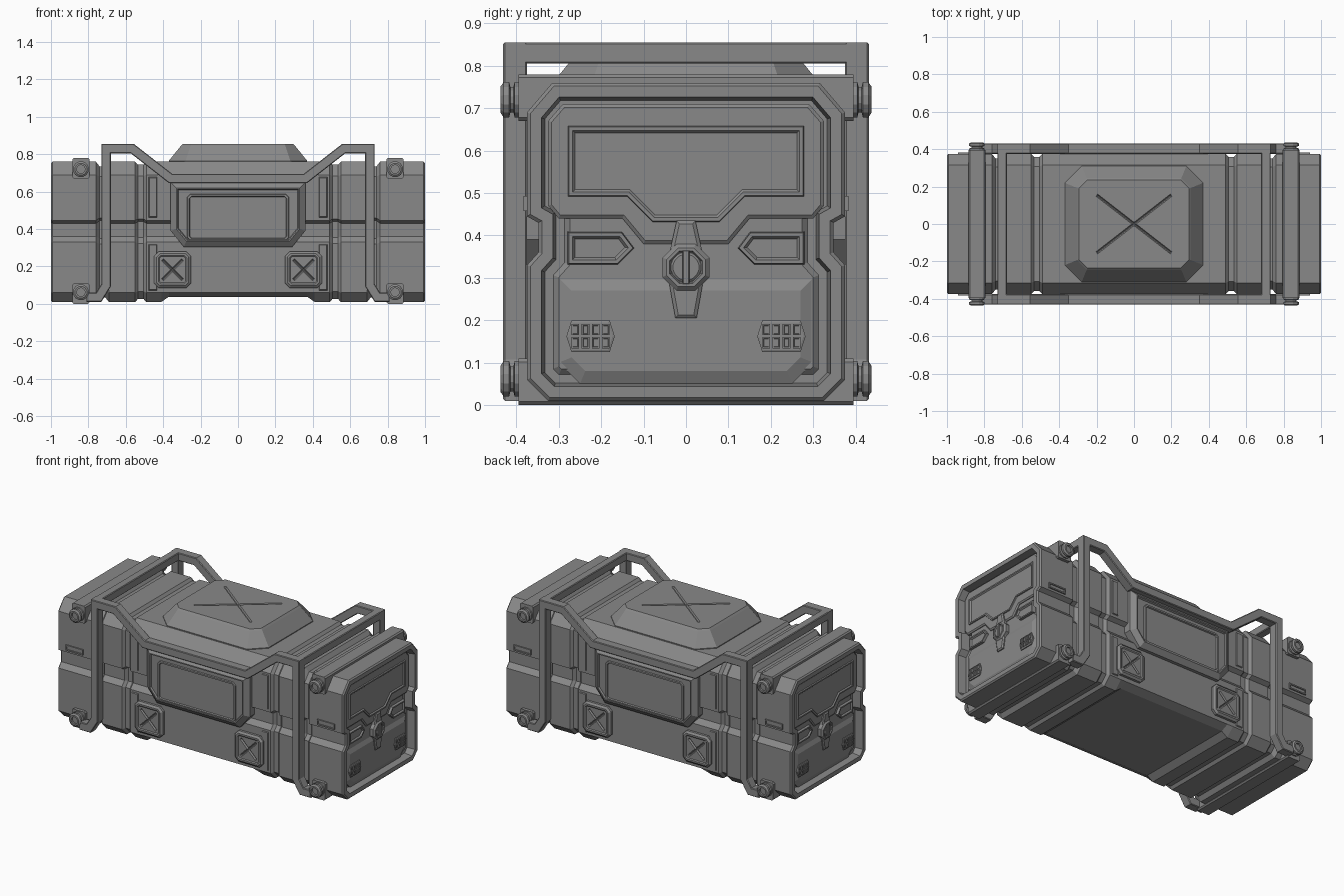
import bpy, bmesh, math
from mathutils import Vector

cube = bpy.data.objects.get("Cube")
if cube:
    bpy.data.objects.remove(cube)

grey = bpy.data.materials.new("steel grey")
grey.use_nodes = True
COLOUR = (0.25, 0.25, 0.25, 1)
grey.diffuse_color = COLOUR
grey.node_tree.nodes["Principled BSDF"].inputs["Base Color"].default_value = COLOUR

# Sides of the crate: map outline (u, v) and outward height h to a position
SIDES = {
    "front": lambda u, v, h: (u, -h, v),
    "back": lambda u, v, h: (-u, h, v),
    "left": lambda u, v, h: (h, u, v),
    "right": lambda u, v, h: (-h, -u, v),
    "top": lambda u, v, h: (u, v, h),
}


def inset(pts, d):
    """Mitred inset of a closed counter-clockwise outline."""
    out = []
    for i, p in enumerate(pts):
        p = Vector(p)
        a = (p - Vector(pts[i - 1])).normalized()
        b = (Vector(pts[(i + 1) % len(pts)]) - p).normalized()
        na, nb = Vector((-a.y, a.x)), Vector((-b.y, b.x))
        out.append(p + (na + nb) * d / (1 + na.dot(nb)))
    return out


def stack(name, pts, profile, side):
    """Loft an outline through (inset, height) levels and cap both ends."""
    bm = bmesh.new()
    rings = [[bm.verts.new(SIDES[side](p[0], p[1], h)) for p in inset(pts, d)]
             for d, h in profile]
    for r, s in zip(rings, rings[1:]):
        for i in range(len(r)):
            j = (i + 1) % len(r)
            bm.faces.new((r[i], r[j], s[j], s[i]))
    bm.faces.new(rings[0])
    bm.faces.new(rings[-1])
    bmesh.ops.recalc_face_normals(bm, faces=bm.faces)
    mesh = bpy.data.meshes.new(name)
    bm.to_mesh(mesh)
    bm.free()
    mesh.materials.append(grey)
    ob = bpy.data.objects.new(name, mesh)
    bpy.context.collection.objects.link(ob)
    return ob


def rect(u0, u1, v0, v1, c=0.0):
    """Rectangle outline, with cut corners if c is given."""
    if not c:
        return [(u0, v0), (u1, v0), (u1, v1), (u0, v1)]
    return [(u0 + c, v0), (u1 - c, v0), (u1, v0 + c), (u1, v1 - c),
            (u1 - c, v1), (u0 + c, v1), (u0, v1 - c), (u0, v0 + c)]


def circle(u, v, r, n):
    return [(u + r * math.cos(math.tau * (i + .5) / n),
             v + r * math.sin(math.tau * (i + .5) / n)) for i in range(n)]


def mirrored(half):
    """Close an outline given its +u half from bottom to top."""
    return half + [(-u, v) for u, v in reversed(half)]


def band(path, w):
    """Outline of constant width around an open path."""
    left, right = [], []
    for i, p in enumerate(path):
        p = Vector(p)
        a = (p - Vector(path[i - 1])).normalized() if i else None
        b = (Vector(path[i + 1]) - p).normalized() if i < len(path) - 1 else a
        a = a or b
        na, nb = Vector((-a.y, a.x)), Vector((-b.y, b.x))
        m = (na + nb) * w / 2 / (1 + na.dot(nb))
        left.append(p + m)
        right.append(p - m)
    return right + left[::-1]


def cross(name, target, u, v, a, b, h, side):
    """Engrave an X of two V-shaped grooves into a flat plate."""
    for k in (-1, 1):
        d = Vector((a, b * k))
        line = band([Vector((u, v)) - d, Vector((u, v)) + d], 0.018)
        cutter = stack(name + "_groove_cutter", line,
                       [(0.007, h - 0.009), (0, h + 0.003)], side)
        cutter.hide_render = True
        cutter.hide_viewport = True
        mod = target.modifiers.new("groove", 'BOOLEAN')
        mod.operation = 'DIFFERENCE'
        mod.object = cutter
        mod.solver = 'EXACT'


# Hull: notched section lofted along the length, with hollow ends and ring grooves
section = mirrored([(.325, .01), (.375, .06), (.375, .33), (.348, .36), (.348, .43),
                    (.375, .445), (.375, .69), (.315, .76)])
half = [(0, .37), (0, .41), (0, .49), (.016, .505), (.016, .535), (0, .55), (0, .69),
        (.025, .71), (.025, .74), (0, .76), (0, .992), (.008, 1),
        (.034, 1), (.042, .95), (.062, .95), (.075, .962)]
hull = stack("hull", section, [(d, -x) for d, x in reversed(half)] + half, "left")
for v in hull.data.vertices:
    if abs(v.co.x) < .38 and v.co.z < .02:
        v.co.z += .028

# Thin lid seam collars either side of the middle section
for x in (-.455, .455):
    for s in ("front", "back"):
        stack("seam_rib", rect(x - .025, x + .025, .07, .32), [(0, .37), (.006, .381)], s)
        stack("seam_rib", rect(x - .025, x + .025, .46, .68), [(0, .37), (.006, .381)], s)

# Raised roof block
roof = stack("roof_block", rect(-.37, .37, -.31, .31, .09),
             [(0, .75), (0, .765), (.065, .845), (.075, .855)], "top")
cross("roof", roof, 0, 0, .2, .155, .855, "top")

# Protective rails and side panels on both long sides
rail = [(.81, .035), (.745, .035), (.705, .10), (.705, .83), (.565, .83), (.36, .67)]
rail = rail + [(-u, v) for u, v in reversed(rail)]
panel = mirrored([(.29, .305), (.36, .39), (.36, .65)])
for s in ("front", "back"):
    stack("side_rail", band(rail, .05), [(.004, .375), (0, .379), (0, .427), (.004, .431)], s)
    stack("side_panel", panel,
          [(0, .34), (0, .395), (.03, .42), (.037, .42), (.042, .41)], s)
    stack("side_panel_frame", rect(-.275, .275, .335, .59, .02),
          [(0, .405), (.004, .418), (.014, .418), (.02, .405)], s)
    for x in (-.35, .35):
        pad = stack("square_pad", rect(x - .098, x + .098, .085, .28, .025),
                    [(0, .36), (0, .39), (.012, .40), (.022, .40), (.028, .395)], s)
        cross("pad", pad, x, .1825, .055, .055, .395, s)
    for x in (-.88, .88):
        stack("latch_slot", rect(x - .06, x + .06, .458, .493),
              [(0, .37), (0, .383), (.008, .383), (.008, .377)], s)

# Cross handles, clamps and bolts
for x in (-.705, .705):
    stack("cross_handle", rect(x - .025, x + .025, -.425, .425),
          [(.004, .805), (0, .809), (0, .851), (.004, .855)], "top")
for x in (-.84, .84):
    for z0, z1, zb in ((0, .11, .062), (.67, .78, .72)):
        stack("clamp_bar", rect(x - .046, x + .046, z0, z1, .008),
              [(0, -.395), (0, .395)], "front")
        for s in ("front", "back"):
            stack("bolt", circle(x, zb, .043, 12),
                  [(0, .39), (0, .404), (.012, .407), (.012, .414), (0, .417),
                   (0, .43), (.01, .437), (.02, .437), (.02, .425)], s)

# End doors
window = mirrored([(.08, .43), (.14, .49), (.28, .49), (.28, .66)])
upper = mirrored([(.10, .38), (.15, .44), (.30, .44), (.325, .47), (.325, .67), (.29, .71)])
lower = mirrored([(.25, .05), (.30, .10), (.30, .30)])
blade = mirrored([(.025, .205), (.042, .30), (.042, .345), (.022, .435)])
for s in ("left", "right"):
    stack("door_upper", upper, [(0, .94), (0, .966), (.008, .972)], s)
    stack("door_window", window, [(0, .965), (.004, .979), (.012, .979), (.018, .972)], s)
    stack("door_lower", lower, [(0, .94), (0, .96), (.03, .974)], s)
    stack("lock_blade", blade, [(0, .95), (0, .98), (.008, .986)], s)
    stack("lock_knob", circle(0, .325, .06, 8),
          [(0, .95), (0, .985), (.01, .995), (.017, .995), (.021, .985)], s)
    stack("lock_dial", circle(0, .325, .036, 16), [(0, .97), (0, .988), (.005, .992)], s)
    stack("lock_grip", rect(-.008, .008, .285, .365), [(0, .97), (0, .997), (.002, .999)], s)
    for k in (-1, 1):
        pocket = [(.12, .37), (.16, .33), (.28, .33), (.28, .41), (.15, .41)]
        pocket = [(u * k, v) for u, v in pocket][::k]
        stack("door_pocket", pocket,
              [(0, .95), (.004, .977), (.012, .977), (.018, .968)], s)
        # Vent grille: hexagonal plate with two rows of raised cells
        c = .225 * k
        vent = [(c - .045, .125), (c + .045, .125), (c + .057, .162),
                (c + .045, .2), (c - .045, .2), (c - .057, .162)]
        stack("vent_plate", vent, [(0, .95), (0, .98), (.005, .982)], s)
        for i in range(4):
            u = c + (i - 1.5) * .024
            for z in (.147, .178):
                stack("vent_cell", rect(u - .009, u + .009, z - .013, z + .013),
                      [(0, .97), (0, .986), (.003, .986), (.004, .9825)], s)
